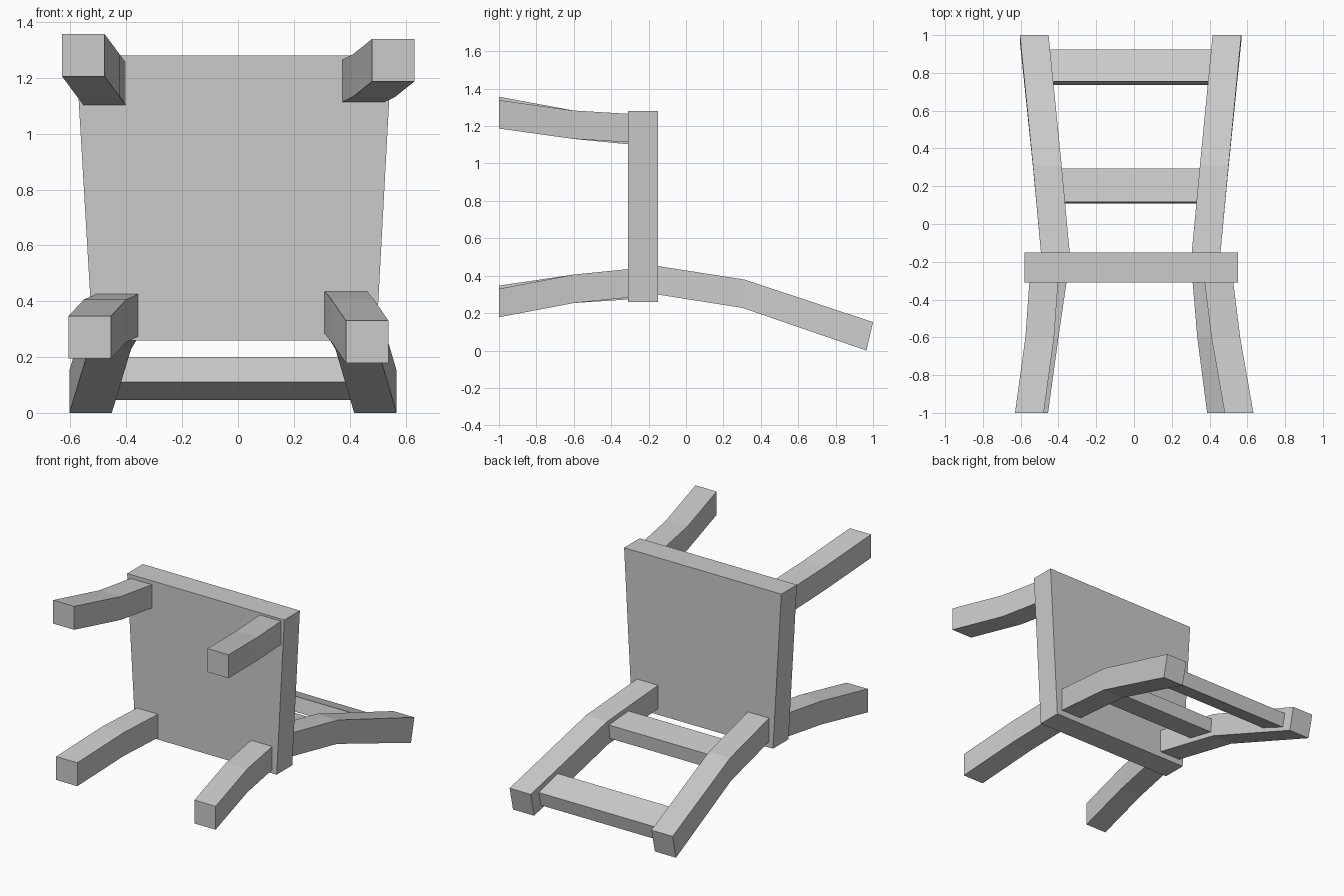
import bpy
import bmesh

cube = bpy.data.objects.get("Cube")
if cube:
    bpy.data.objects.remove(cube, do_unlink=True)

wood = bpy.data.materials.new("plain grey")
wood.use_nodes = True
grey = (0.6, 0.6, 0.6, 1)
wood.diffuse_color = grey
wood.node_tree.nodes["Principled BSDF"].inputs["Base Color"].default_value = grey

THICK = 0.152


def loft(name, rings):
    """Skin a chain of four-cornered rings and cap both ends."""
    bm = bmesh.new()
    loops = [[bm.verts.new(p) for p in ring] for ring in rings]
    for a, b in zip(loops, loops[1:]):
        for i in range(4):
            j = (i + 1) % 4
            bm.faces.new((a[i], a[j], b[j], b[i]))
    bm.faces.new(loops[0])
    bm.faces.new(loops[-1])
    bmesh.ops.recalc_face_normals(bm, faces=bm.faces)
    mesh = bpy.data.meshes.new(name)
    bm.to_mesh(mesh)
    bm.free()
    mesh.materials.append(wood)
    obj = bpy.data.objects.new(name, mesh)
    bpy.context.collection.objects.link(obj)
    return obj


def section(y, x, z, lean=0.0):
    """Square section from its lower corner; lean shifts the low edge in y."""
    return [(x, y - lean, z), (x + THICK, y - lean, z),
            (x + THICK, y, z + THICK), (x, y, z + THICK)]


def beam(name, *sections):
    return loft(name, [section(*s) for s in sections])


# Seat: tapered slab standing upright
def seat_ring(z, x0, x1):
    return [(x0, -0.31, z), (x1, -0.31, z), (x1, -0.15, z), (x0, -0.15, z)]


loft("seat", [seat_ring(0.26, -0.52, 0.495), seat_ring(1.28, -0.58, 0.55)])

# Legs: bent beams, from foot to seat
beam("upper_right_leg", (-1, -0.63, 1.205), (-0.6, -0.575, 1.131), (-0.28, -0.552, 1.1))
beam("upper_left_leg", (-1, 0.48, 1.187), (-0.6, 0.41, 1.131), (-0.28, 0.37, 1.112))
beam("lower_right_leg", (-1, -0.607, 0.195), (-0.6, -0.552, 0.254), (-0.28, -0.505, 0.275))
beam("lower_left_leg", (-1, 0.387, 0.178), (-0.6, 0.335, 0.254), (-0.28, 0.308, 0.286))

# Back posts: bent once, with a sloping end
for side, near, bend, end in (("right", -0.49, -0.535, -0.604),
                              ("left", 0.303, 0.349, 0.416)):
    beam("back_post_" + side, (-0.18, near, 0.304), (0.31, bend, 0.228, 0.008),
         (1, end, 0, 0.035))


# Rails between the posts, tilted with them
def rail(name, y, z, depth, drop, lean, x0, x1):
    high = 0.09
    rings = [[(x, y, z), (x, y + depth, z - drop),
              (x, y + depth - lean, z - drop - high), (x, y - lean, z - high)]
             for x in (x0, x1)]
    loft(name, rings)


rail("lower_rail", 0.117, 0.38, 0.178, 0.028, 0.008, -0.42, 0.37)
rail("upper_rail", 0.755, 0.2, 0.17, 0.063, 0.02, -0.46, 0.44)
